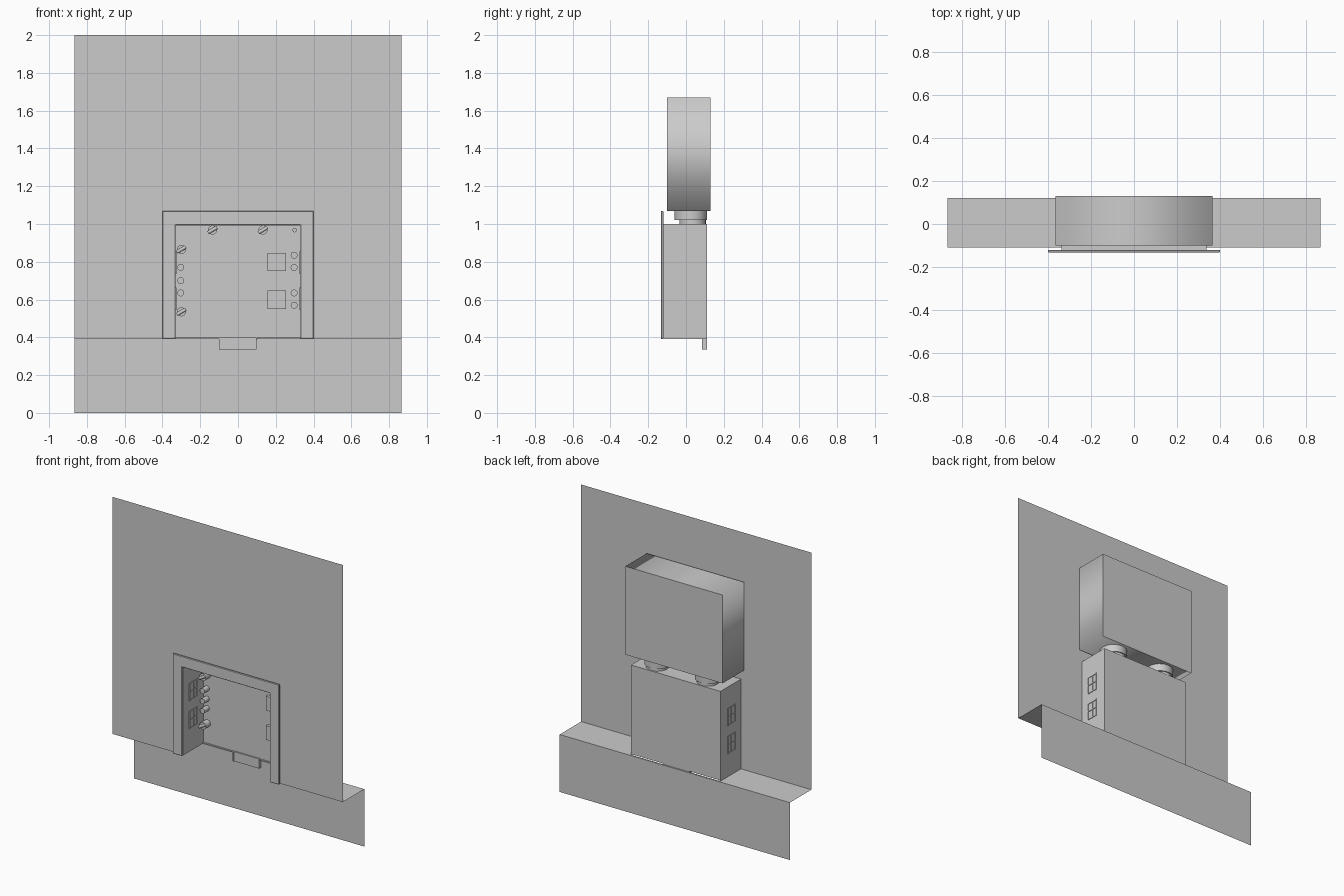
import bpy, bmesh, math
from mathutils import Matrix, Vector

if "Cube" in bpy.data.objects:
    bpy.data.objects.remove(bpy.data.objects["Cube"], do_unlink=True)

grey = bpy.data.materials.new("plain grey")
grey.use_nodes = True
grey.diffuse_color = (0.6, 0.6, 0.6, 1)
grey.node_tree.nodes["Principled BSDF"].inputs["Base Color"].default_value = grey.diffuse_color


def finish(name, bm):
    mesh = bpy.data.meshes.new(name)
    bm.to_mesh(mesh)
    bm.free()
    mesh.materials.append(grey)
    obj = bpy.data.objects.new(name, mesh)
    bpy.context.collection.objects.link(obj)
    return obj


def sheets(name, polygons):
    """Thin single-sided sheets, one polygon each."""
    bm = bmesh.new()
    for points in polygons:
        bm.faces.new([bm.verts.new(p) for p in points])
    bmesh.ops.remove_doubles(bm, verts=bm.verts, dist=0.0001)
    return finish(name, bm)


def box(name, low, high):
    low, high = Vector(low), Vector(high)
    bm = bmesh.new()
    bmesh.ops.create_cube(bm, size=1)
    for v in bm.verts:
        v.co = (low + high) / 2 + v.co * (high - low)
    return finish(name, bm)


def cylinder(name, centre, radius, depth, axis="Z", tilt=0):
    turn = Matrix.Rotation(math.pi / 2, 4, "X") if axis == "Y" else Matrix()
    bm = bmesh.new()
    bmesh.ops.create_cone(bm, cap_ends=True, segments=24, radius1=radius, radius2=radius,
                          depth=depth, matrix=Matrix.Translation(centre)
                          @ Matrix.Rotation(tilt, 4, "Y") @ turn)
    for f in bm.faces:
        f.smooth = len(f.verts) == 4
    for e in bm.edges:
        e.smooth = e.calc_face_angle(0) < 0.6
    return finish(name, bm)


# Main dimensions
W, FRONT, BACK = 0.865, -0.11, 0.12
IN, TOP, BASE = 0.33, 1.0, 0.39

# Wall with an opening, ledge with an opening, and the set-back lower wall
wall = [(-W, BASE), (-IN, BASE), (-IN, TOP), (IN, TOP), (IN, BASE), (W, BASE), (W, 2), (-W, 2)]
ledge = [(-W, FRONT), (-IN, FRONT), (-IN, 0.11), (IN, 0.11), (IN, FRONT),
         (W, FRONT), (W, BACK), (-W, BACK)]
sheets("wall", [[(x, FRONT, z) for x, z in wall]])
sheets("ledge", [[(x, y, BASE) for x, y in ledge]])
sheets("lower_wall", [[(-W, BACK, 0), (W, BACK, 0), (W, BACK, BASE), (-W, BACK, BASE)]])

# Trim frame around the opening
trim = [(-0.4, BASE), (-IN, BASE), (-IN, TOP - 0.005), (IN, TOP - 0.005), (IN, BASE),
        (0.4, BASE), (0.4, 1.07), (-0.4, 1.07)]
bm = bmesh.new()
face = bm.faces.new([bm.verts.new((x, -0.12, z)) for x, z in trim])
extruded = bmesh.ops.extrude_face_region(bm, geom=[face])["geom"]
bmesh.ops.translate(bm, vec=(0, -0.012, 0),
                    verts=[g for g in extruded if isinstance(g, bmesh.types.BMVert)])
bmesh.ops.recalc_face_normals(bm, faces=bm.faces)
frame = finish("trim_frame", bm)
bevel = frame.modifiers.new("bevel", "BEVEL")
bevel.width = 0.003

# Recessed box, open at the front and bottom
box("box_back", (-IN, 0.1, BASE + 0.005), (IN, 0.11, TOP))
box("box_top", (-IN, -0.12, TOP - 0.008), (IN, 0.11, TOP))
box("bottom_tab", (-0.1, 0.09, 0.335), (0.095, 0.11, 0.4))
for x in (-0.1, 0.09):
    box("tab_edge", (x, 0.086, 0.335), (x + 0.007, 0.09, 0.4))
for side, word in ((-1, "right"), (1, "left")):
    x1, x2 = sorted((side * IN, side * (IN + 0.006)))
    box(f"box_{word}_side", (x1, -0.12, BASE), (x2, 0.11, TOP))
    box(f"{word}_bottom_lip", (min(side * 0.1, side * IN), 0.092, BASE),
        (max(side * 0.1, side * IN), 0.1, BASE + 0.008))

    # Paned panels showing on both faces of each side
    for z in (0.545, 0.735):
        x1, x2 = sorted((side * (IN - 0.004), side * (IN + 0.010)))
        for y in (-0.052, -0.008, 0.026):
            box(f"{word}_panel_upright", (x1, y, z), (x2, y + 0.006, z + 0.12))
        for dz in (0, 0.058, 0.114):
            box(f"{word}_panel_crossbar", (x1, -0.052, z + dz), (x2, 0.032, z + dz + 0.006))

# Square plates on the back of the box
for z in (0.55, 0.75):
    box("square_plate", (0.155, 0.08, z), (0.255, 0.1, z + 0.097))

# Round stubs on the back of the box
for x, heights in ((-0.303, (0.635, 0.70, 0.77)), (0.297, (0.57, 0.635, 0.77, 0.835))):
    for z in heights:
        cylinder("stub", (x, 0.075, z), 0.018, 0.05, "Y")
cylinder("screw", (0.3, 0.085, 0.968), 0.012, 0.03, "Y")

# Clamps: a round body with a slanted pin
for x, z in ((-0.3, 0.865), (-0.3, 0.535), (-0.135, 0.968), (0.132, 0.968)):
    cylinder("clamp_body", (x, 0.075, z), 0.024, 0.05, "Y")
    cylinder("clamp_pin", (x, 0.05, z), 0.009, 0.055, "Z", math.radians(60))

# Stepped collars joining the box to the upper housing
for x in (-0.19, 0.19):
    cylinder("collar_neck", (x, 0.035, 1.01), 0.07, 0.03)
    cylinder("collar", (x, 0.025, 1.045), 0.087, 0.05)

# Upper housing with softly shaded sides and crisp front and back
housing = box("upper_housing", (-0.365, -0.1, 1.07), (0.365, 0.13, 1.67))
bm = bmesh.new()
bm.from_mesh(housing.data)
bm.normal_update()
for f in bm.faces:
    f.smooth = abs(f.normal.y) < 0.5
    if not f.smooth:
        for e in f.edges:
            e.smooth = False
bm.to_mesh(housing.data)
bm.free()
